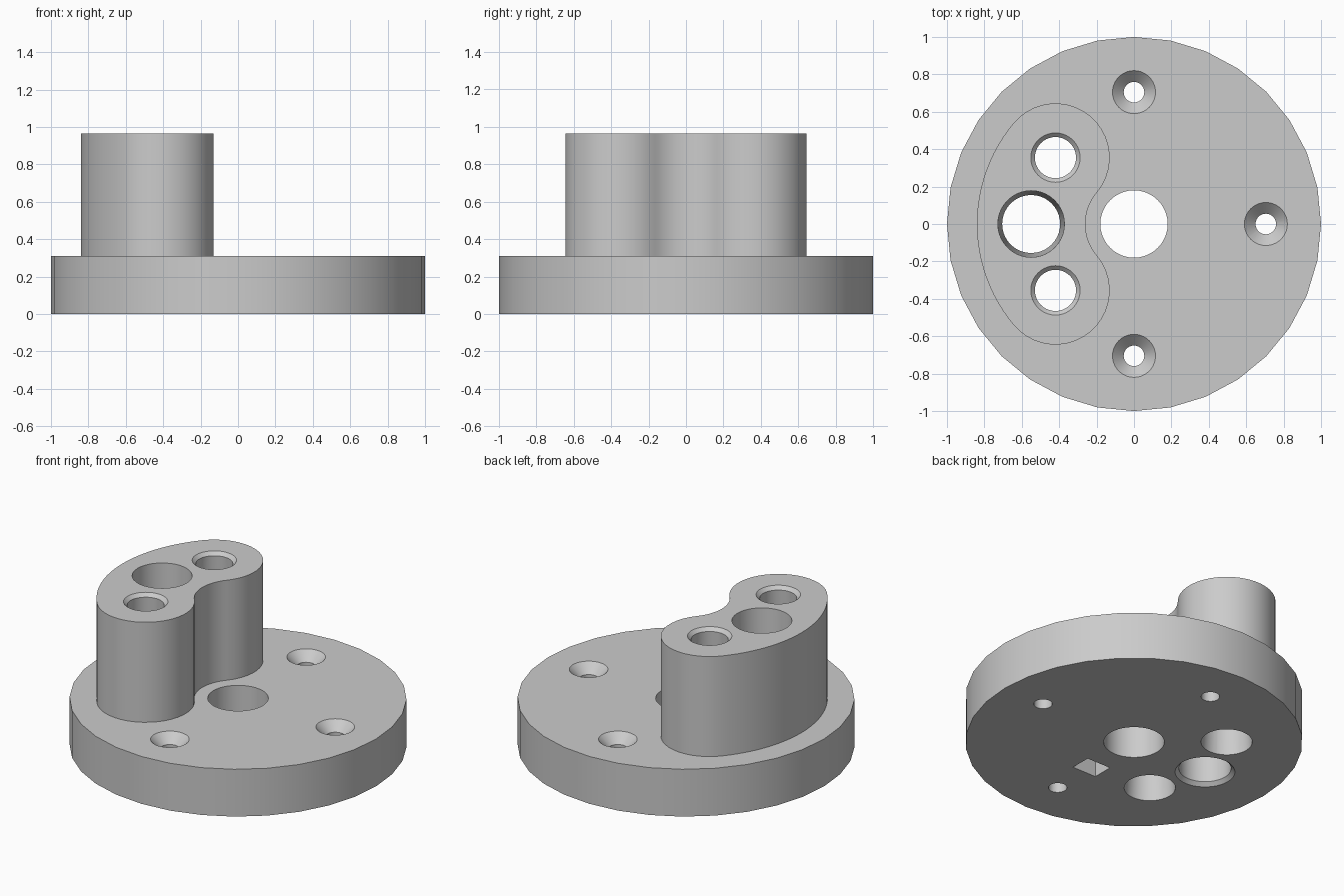
import bpy
import bmesh
from math import sin, cos, pi, radians, hypot, atan2

if "Cube" in bpy.data.objects:
    bpy.data.objects.remove(bpy.data.objects["Cube"], do_unlink=True)

BASE_TOP, BOSS_TOP = 0.31, 0.965
OVER = 0.05
LOBE_X, LOBE_Y, LOBE_R = -0.42, 0.355, 0.29

grey = bpy.data.materials.new("plain grey")
grey.use_nodes = True
grey.diffuse_color = (0.6, 0.6, 0.6, 1)
grey.node_tree.nodes["Principled BSDF"].inputs["Base Color"].default_value = (0.6, 0.6, 0.6, 1)


def stack(name, rings):
    """Solid lofted through equal-length loops of 3D points."""
    bm = bmesh.new()
    loops = [[bm.verts.new(p) for p in ring] for ring in rings]
    n = len(loops[0])
    for low, high in zip(loops, loops[1:]):
        for i in range(n):
            j = (i + 1) % n
            bm.faces.new((low[i], low[j], high[j], high[i]))
    bm.faces.new(loops[0][::-1])
    bm.faces.new(loops[-1])
    bmesh.ops.recalc_face_normals(bm, faces=bm.faces)
    mesh = bpy.data.meshes.new(name)
    bm.to_mesh(mesh)
    bm.free()
    mesh.materials.append(grey)
    obj = bpy.data.objects.new(name, mesh)
    bpy.context.collection.objects.link(obj)
    return obj


def arc(cx, cy, r, start, end, steps):
    return [(cx + r * cos(start + (end - start) * i / steps),
             cy + r * sin(start + (end - start) * i / steps)) for i in range(steps + 1)]


def lathe(name, x, y, profile, sides=40):
    """Turned solid from (radius, height) pairs, bottom to top."""
    circle = arc(0, 0, 1, 0, 2 * pi, sides)[:-1]
    return stack(name, [[(x + r * c, y + r * s, z) for c, s in circle] for r, z in profile])


def prism(name, outline, z0, z1):
    return stack(name, [[(x, y, z) for x, y in outline] for z in (z0, z1)])


def combine(target, other, operation):
    mod = target.modifiers.new(other.name, "BOOLEAN")
    mod.operation, mod.solver, mod.object = operation, "EXACT", other
    bpy.context.view_layer.objects.active = target
    bpy.ops.object.modifier_apply(modifier=mod.name)
    bpy.data.objects.remove(other, do_unlink=True)


# Round base plate
body = lathe("flange_with_boss", 0, 0, [(1, 0), (1, BASE_TOP)], 32)

# Kidney-shaped boss: two round lobes joined by arcs around the centre
mid = hypot(LOBE_X, LOBE_Y)
a0 = atan2(LOBE_Y, LOBE_X)
a1 = 2 * pi - a0
outline = arc(0, 0, mid + LOBE_R, a0, a1, 24)
outline += arc(LOBE_X, -LOBE_Y, LOBE_R, a1, a1 + pi, 20)[1:]
outline += arc(0, 0, mid - LOBE_R, a1, a0, 16)[1:]
outline += arc(LOBE_X, LOBE_Y, LOBE_R, a0 - pi, a0, 20)[1:-1]
combine(body, prism("boss", outline, BASE_TOP / 2, BOSS_TOP), "UNION")

# Centre bore
cutters = [lathe("centre_bore", 0, 0, [(0.18, -OVER), (0.18, BASE_TOP + OVER)])]

# Large boss bore, chamfered at the bottom
cutters.append(lathe("boss_bore", -mid, 0, [
    (0.178, -OVER), (0.178, 0), (0.155, 0.023), (0.178, BOSS_TOP), (0.178, BOSS_TOP + OVER)]))

# Lobe bores, chamfered at the top
for side in (-1, 1):
    cutters.append(lathe("lobe_bore", LOBE_X, side * LOBE_Y, [
        (0.152, -OVER), (0.152, 0), (0.11, BOSS_TOP - 0.022),
        (0.132, BOSS_TOP), (0.132, BOSS_TOP + OVER)]))

# Countersunk screw holes
for angle in (-90, 0, 90):
    a = radians(angle)
    cutters.append(lathe("screw_hole", 0.705 * cos(a), 0.705 * sin(a), [
        (0.055, -OVER), (0.055, BASE_TOP - 0.06),
        (0.115, BASE_TOP), (0.115, BASE_TOP + OVER)]))

# Rectangular pocket in the underside
cutters.append(prism("pocket", [(-0.086, -0.46), (0.086, -0.46), (0.086, -0.325), (-0.086, -0.325)],
                     -OVER, 0.2))

for cutter in cutters:
    combine(body, cutter, "DIFFERENCE")

bpy.ops.object.select_all(action="DESELECT")
body.select_set(True)
bpy.context.view_layer.objects.active = body
bpy.ops.object.shade_smooth_by_angle(angle=radians(30))
